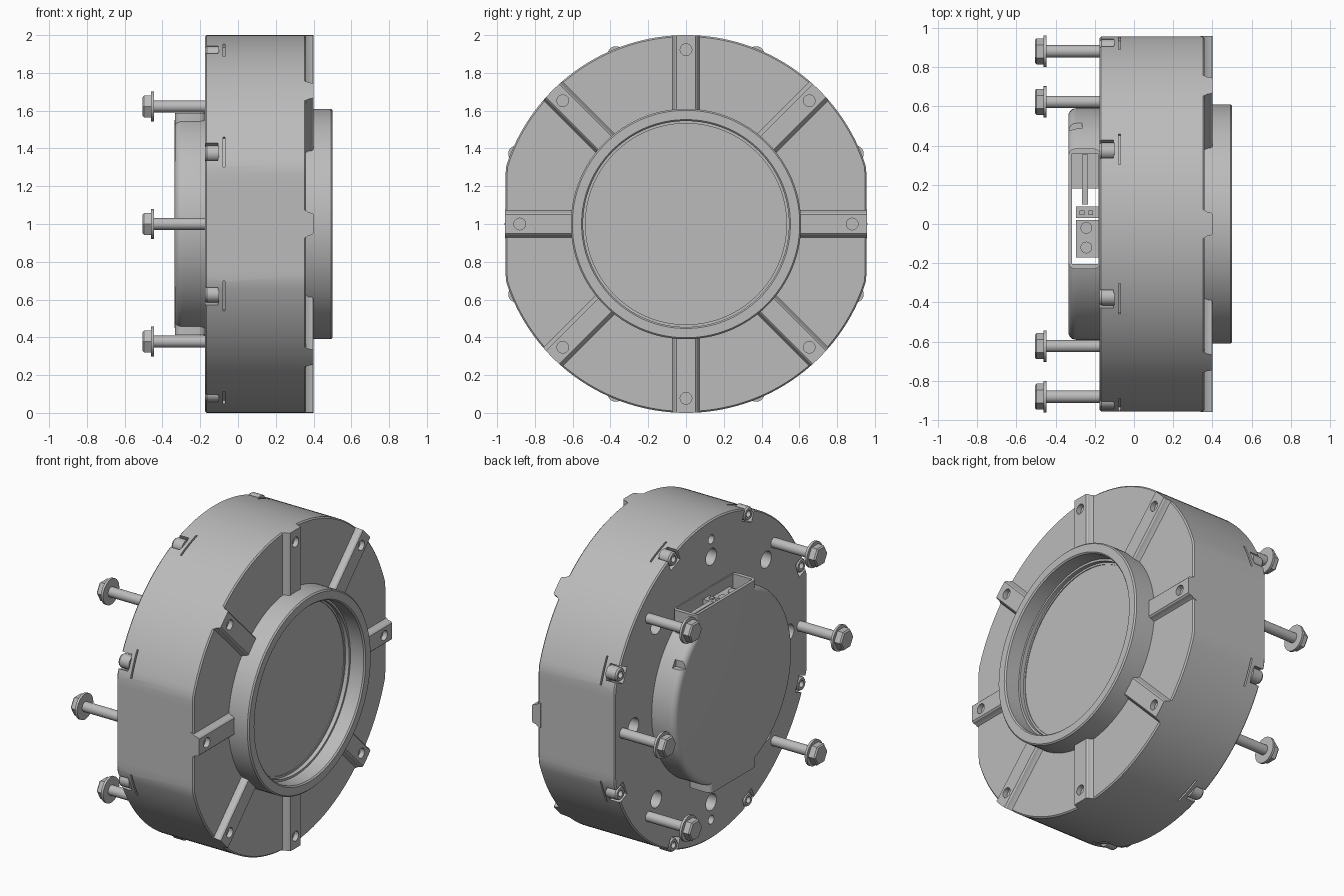
import bpy, bmesh, math
from mathutils import Matrix, Vector

if "Cube" in bpy.data.objects:
    bpy.data.objects.remove(bpy.data.objects["Cube"], do_unlink=True)

grey = bpy.data.materials.new("metal grey")
grey.use_nodes = True
grey.diffuse_color = (0.5, 0.5, 0.5, 1)
grey.node_tree.nodes["Principled BSDF"].inputs["Base Color"].default_value = (0.5, 0.5, 0.5, 1)

CENTRE = Vector((0, 0, 1))          # the main axis runs along x at this height
FLAT = 0.955                        # half width between the two side flats
EIGHT = [math.radians(45 * k) for k in range(8)]


def loft(bm, rings):
    """Skin a list of equal point loops and cap both ends."""
    loops = [[bm.verts.new(p) for p in ring] for ring in rings]
    n = len(loops[0])
    for a, b in zip(loops, loops[1:]):
        for i in range(n):
            j = (i + 1) % n
            bm.faces.new((a[i], a[j], b[j], b[i]))
    bm.faces.new(loops[0][::-1])
    bm.faces.new(loops[-1])


def turn(bm, profile, y=0, z=0, n=32, flat=None):
    """Turned part along x from (x, radius) pairs, with optional side flats."""
    rings = []
    for x, r in profile:
        lim = 9 if flat is None else flat - (1 - r)
        ring = []
        for i in range(n):
            a = 2 * math.pi * i / n
            py = max(-lim, min(lim, r * math.cos(a)))
            ring.append(CENTRE + Vector((x, y + py, z + r * math.sin(a))))
        rings.append(ring)
    loft(bm, rings)


def prism(bm, outline, z0, z1, angle=0):
    """Extrude an (x, y) outline outward from the axis, turned about x."""
    rot = Matrix.Rotation(angle, 3, 'X')
    loft(bm, [[CENTRE + rot @ Vector((x, y, z)) for x, y in outline] for z in (z0, z1)])


def box(bm, x0, x1, y0, y1, z0, z1, angle=0):
    prism(bm, [(x0, y0), (x1, y0), (x1, y1), (x0, y1)], z0, z1, angle)


def rounded(x0, x1, y0, y1, r):
    """Rectangle outline with rounded corners."""
    pts = []
    corners = [(x1 - r, y1 - r), (x0 + r, y1 - r), (x0 + r, y0 + r), (x1 - r, y0 + r)]
    for k, (cx, cy) in enumerate(corners):
        for s in range(5):
            a = math.pi / 2 * (k + s / 4)
            pts.append((cx + r * math.cos(a), cy + r * math.sin(a)))
    return pts


def polar(r, a):
    return {"y": -r * math.sin(a), "z": r * math.cos(a)}


def finish(name, bm):
    bmesh.ops.recalc_face_normals(bm, faces=bm.faces)
    mesh = bpy.data.meshes.new(name)
    bm.to_mesh(mesh)
    bm.free()
    mesh.materials.append(grey)
    ob = bpy.data.objects.new(name, mesh)
    bpy.context.collection.objects.link(ob)
    return ob


def activate(ob):
    bpy.ops.object.select_all(action='DESELECT')
    ob.select_set(True)
    bpy.context.view_layer.objects.active = ob


def combine(ob, tool_bm, operation):
    tool = finish("helper", tool_bm)
    tool.hide_render = True
    mod = ob.modifiers.new("cut", 'BOOLEAN')
    mod.operation, mod.object, mod.solver = operation, tool, 'EXACT'
    activate(ob)
    bpy.ops.object.modifier_apply(modifier=mod.name)
    bpy.data.objects.remove(tool, do_unlink=True)


def smooth(ob):
    activate(ob)
    bpy.ops.object.shade_smooth_by_angle(angle=math.radians(30))


# Main housing with rim notches, slots and rear holes
bm = bmesh.new()
turn(bm, [(-0.175, 0.992), (-0.167, 1), (0.352, 1), (0.36, 0.992)], n=160, flat=FLAT)
housing = finish("housing", bm)
cut = bmesh.new()
for a in EIGHT:
    turn(cut, [(-0.3, 0.052), (-0.11, 0.052)], n=24, **polar(0.77, a))
    b = a + math.radians(22.5)
    box(cut, -0.3, -0.105, -0.05, 0.05, 0.925, 1.1, b)
    box(cut, -0.08, -0.07, -0.085, 0.085, 0.975, 1.1, b)
for a in (0, math.pi):
    turn(cut, [(-0.3, 0.028), (-0.11, 0.028)], n=20, **polar(0.88, a))
combine(housing, cut, 'DIFFERENCE')
smooth(housing)

# Eight radial ribs on the face, trimmed to the housing outline
half = [(0.34, 0.078), (0.362, 0.07), (0.372, 0.062), (0.392, 0.058), (0.4, 0.05)]
outline = half + [(x, -y) for x, y in reversed(half)]
bm = bmesh.new()
for a in EIGHT:
    prism(bm, outline, 0.58, 1.08, a)
ribs = finish("face_ribs", bm)
trim = bmesh.new()
turn(trim, [(0.3, 1), (0.5, 1)], n=160, flat=FLAT + 0.003)
combine(ribs, trim, 'INTERSECT')
cut = bmesh.new()
for k, a in enumerate(EIGHT):
    turn(cut, [(0.37, 0.031), (0.45, 0.031)], n=24, **polar(0.88 if k in (2, 6) else 0.923, a))
combine(ribs, cut, 'DIFFERENCE')
smooth(ribs)

# Raised collar with a recessed disc
bm = bmesh.new()
turn(bm, [(0.34, 0.61), (0.492, 0.61), (0.5, 0.602), (0.5, 0.553), (0.492, 0.545),
          (0.4, 0.545), (0.4, 0.532), (0.375, 0.532), (0.375, 0.52), (0.37, 0.52)], n=128)
smooth(finish("collar", bm))

# Rear cover with a connector bay
bm = bmesh.new()
fillet = [(-0.295 - 0.04 * math.sin(t), 0.55 + 0.04 * math.cos(t))
          for t in [math.pi / 2 * i / 6 for i in range(7)]]
turn(bm, [(-0.17, 0.59)] + fillet, n=128)
cover = finish("rear_cover", bm)
bay = bmesh.new()
prism(bay, rounded(-0.334, -0.171, -0.23, 0.385, 0.035), 0.2, 0.588)
combine(cover, bay, 'UNION')
foot = bmesh.new()
prism(foot, rounded(-0.333, -0.172, -0.23, 0.23, 0.035), -0.588, -0.2)
combine(cover, foot, 'UNION')
for args in [(-0.315, -0.182, -0.205, 0.18, -0.8, 0.8), (-0.316, -0.183, 0.17, 0.36, 0.44, 0.8),
             (-0.4, -0.265, 0.48, 0.6, 0.29, 0.335)]:
    cut = bmesh.new()
    box(cut, *args)
    combine(cover, cut, 'DIFFERENCE')
smooth(cover)

# Connector inside the bay
bm = bmesh.new()
box(bm, -0.295, -0.18, -0.17, 0.02, 0.36, 0.52)
box(bm, -0.295, -0.18, 0.03, 0.09, 0.36, 0.54)
box(bm, -0.265, -0.235, 0.1, 0.355, 0.4, 0.55)
for y in (-0.12, -0.02):
    prism(bm, [(-0.243 + 0.03 * math.cos(i * math.pi / 8), y + 0.03 * math.sin(i * math.pi / 8))
               for i in range(16)], 0.5, 0.53)
for x in (-0.265, -0.22):
    box(bm, x - 0.012, x + 0.012, 0.045, 0.07, 0.5, 0.55)
smooth(finish("connector", bm))

# Small socket screws around the rear rim
bm = bmesh.new()
for a in EIGHT:
    turn(bm, [(-0.1, 0.043), (-0.165, 0.043), (-0.175, 0.036), (-0.175, 0.02), (-0.15, 0.02)],
         n=24, **polar(0.972, a + math.radians(22.5)))
smooth(finish("rim_screws", bm))

# Six long mounting bolts: shank, flange and hexagonal head
for k, a in enumerate(EIGHT):
    if k in (0, 4):
        continue
    spot = polar(0.88, a)
    bm = bmesh.new()
    turn(bm, [(-0.15, 0.031), (-0.445, 0.031), (-0.445, 0.08), (-0.46, 0.08), (-0.46, 0.05)], n=32, **spot)
    turn(bm, [(-0.455, 0.066), (-0.497, 0.066), (-0.505, 0.058)], n=6, **spot)
    smooth(finish("mounting_bolt", bm))
